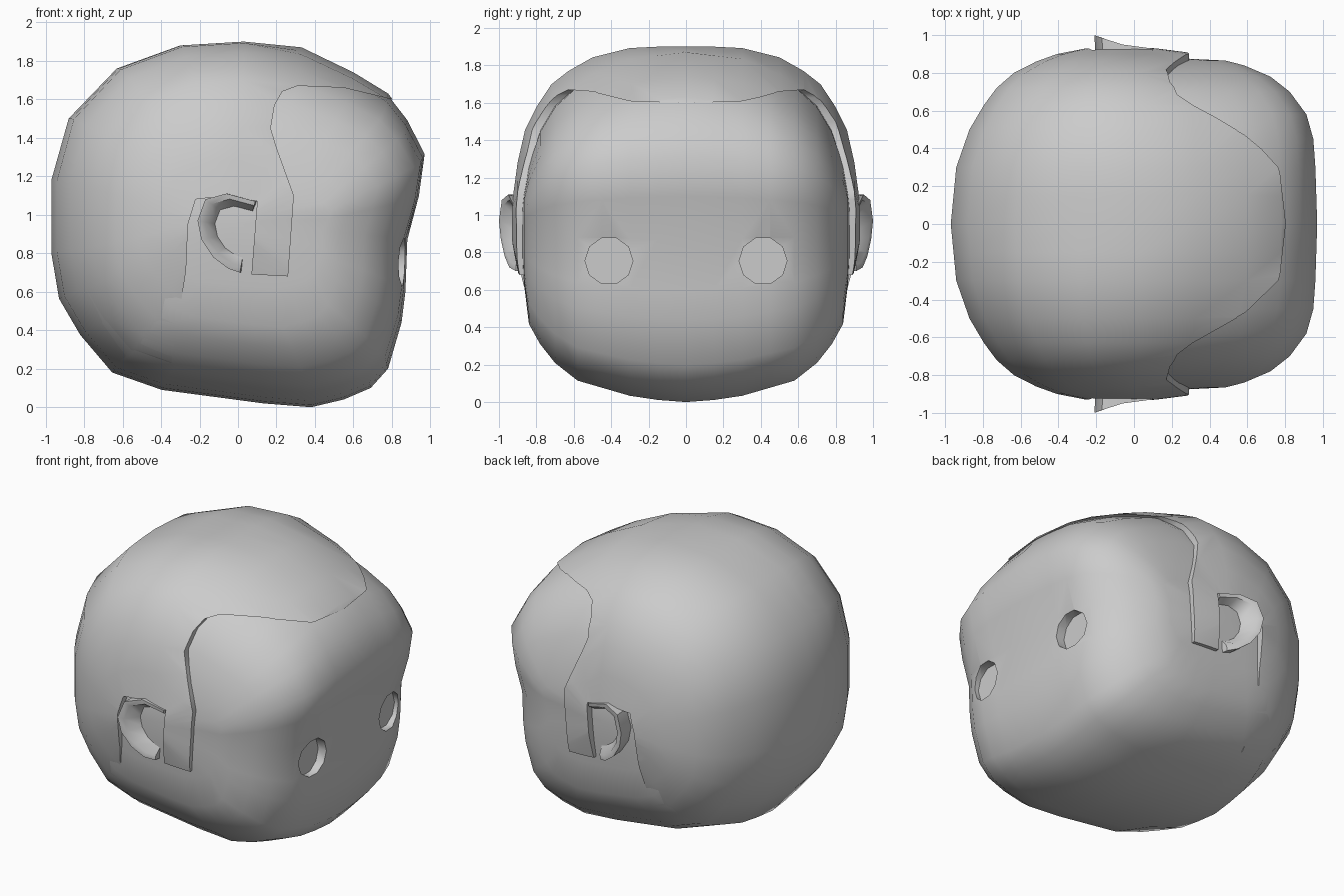
import bpy, bmesh, math
from mathutils import Vector

if "Cube" in bpy.data.objects:
    bpy.data.objects.remove(bpy.data.objects["Cube"])

# Side silhouette of the head (x, z), face towards +x
PROFILE = [(-.97, 1.18), (-.88, 1.5), (-.63, 1.76), (-.3, 1.88), (.03, 1.9), (.33, 1.87),
           (.6, 1.74), (.78, 1.63), (.88, 1.5), (.97, 1.32), (.94, 1.1), (.88, .87),
           (.87, .6), (.85, .44), (.78, .2), (.69, .1), (.55, .04), (.38, .0),
           (.13, .02), (-.4, .09), (-.66, .18), (-.82, .37), (-.93, .56), (-.97, .8)]
ZC = .95


def interp(table, y):
    for (a, u), (b, v) in zip(table, table[1:]):
        if y <= b:
            return u + (v - u) * (y - a) / (b - a)
    return table[-1][1]


def make_object(name, bm):
    bmesh.ops.recalc_face_normals(bm, faces=bm.faces)
    me = bpy.data.meshes.new(name)
    bm.to_mesh(me)
    bm.free()
    ob = bpy.data.objects.new(name, me)
    bpy.context.collection.objects.link(ob)
    return ob


def activate(ob):
    bpy.ops.object.select_all(action='DESELECT')
    ob.select_set(True)
    bpy.context.view_layer.objects.active = ob


def smooth(ob, angle=50):
    activate(ob)
    bpy.ops.object.shade_smooth_by_angle(angle=math.radians(angle))


def boolean(ob, cutter, op):
    m = ob.modifiers.new("cut", 'BOOLEAN')
    m.operation, m.object, m.solver = op, cutter, 'EXACT'
    activate(ob)
    bpy.ops.object.modifier_apply(modifier=m.name)
    bpy.data.objects.remove(cutter)


def loft(name, stations, front, back, top, top_front, bottom, end_y):
    """Sweep the silhouette sideways, shrinking it separately in each direction."""
    bm = bmesh.new()
    rings = []
    for y in [-s for s in reversed(stations[1:])] + stations:
        a = abs(y)
        ring = []
        for x, z in PROFILE:
            vertical = bottom if z < ZC else top_front if x > .1 else top
            ring.append(bm.verts.new((x * interp(front if x > 0 else back, a), y,
                                      ZC + (z - ZC) * interp(vertical, a))))
        rings.append(ring)
    n = len(PROFILE)
    for r, s in zip(rings, rings[1:]):
        for i in range(n):
            j = (i + 1) % n
            bm.faces.new((r[i], r[j], s[j], s[i]))
    for ring, y in ((rings[0], -end_y), (rings[-1], end_y)):
        tip = bm.verts.new((0, y, ZC))
        for i in range(n):
            bm.faces.new((ring[i], ring[(i + 1) % n], tip))
    return make_object(name, bm)


# Head with face
head_top = [(0, .985), (.35, .93), (.58, .8), (.7, .68), (.8, .5), (.85, .3), (.88, .1)]
head = loft("head", [0, .15, .3, .45, .58, .7, .78, .84, .865, .88],
            front=[(0, 1), (.3, .99), (.5, .975), (.63, .92), (.74, .81), (.82, .68), (.87, .48), (.88, .2)],
            back=[(0, .99), (.3, .96), (.55, .87), (.72, .73), (.82, .6), (.87, .4), (.88, .25)],
            top=head_top, top_front=head_top,
            bottom=[(0, 1), (.25, .98), (.61, .87), (.75, .73), (.84, .56), (.87, .3), (.88, .15)],
            end_y=.885)

# Shallow round eye sockets
for side in (-1, 1):
    bpy.ops.mesh.primitive_cylinder_add(vertices=10, radius=.128, depth=.4,
                                        location=(1.005, side * .412, .755),
                                        rotation=(0, math.pi / 2, 0))
    boolean(head, bpy.context.object, 'DIFFERENCE')
smooth(head)

# Hair cap: slightly larger shell, dipping to the forehead, trimmed by the hairline
hair = loft("hair", [0, .15, .3, .5, .63, .72, .8, .86, .9, .93],
            front=[(0, 1), (.3, .99), (.5, .98), (.63, .93), (.74, .84), (.82, .72), (.87, .55), (.9, .36), (.93, .12)],
            back=[(0, 1), (.3, .97), (.55, .88), (.72, .75), (.83, .62), (.9, .42), (.93, .26)],
            top=[(0, 1), (.27, 1), (.5, .94), (.7, .82), (.85, .58), (.9, .35), (.93, .12)],
            top_front=[(0, 1), (.35, .955), (.58, .83), (.7, .72), (.8, .56), (.86, .39), (.9, .26), (.93, .11)],
            bottom=[(0, .99), (.25, .97), (.61, .86), (.75, .72), (.84, .55), (.87, .38), (.9, .26), (.93, .1)],
            end_y=.935)
HAIRLINE = [(.26, .68), (.29, 1.1), (.2, 1.35), (.17, 1.45), (.19, 1.57), (.23, 1.64), (.31, 1.67),
            (.55, 1.66), (.8, 1.6), (1.2, 1.5), (1.2, 2.2), (-1.2, 2.2), (-1.2, -.1),
            (-.4, -.1), (-.27, .71), (-.26, .95), (-.22, 1.08), (-.05, 1.1), (.1, 1.07), (.07, .69)]
bm = bmesh.new()
face = bm.faces.new([bm.verts.new((x, -1.2, z)) for x, z in HAIRLINE])
ext = bmesh.ops.extrude_face_region(bm, geom=[face])
bmesh.ops.translate(bm, vec=(0, 2.4, 0),
                    verts=[g for g in ext["geom"] if isinstance(g, bmesh.types.BMVert)])
boolean(hair, make_object("hair_trim", bm), 'INTERSECT')
smooth(hair)

# Ears: thin curved rim around a hollow, opening to the front
RIM = [(.09, .93, 1.07), (-.06, .95, 1.11), (-.17, .985, 1.08), (-.21, 1.0, .97),
       (-.19, .99, .87), (-.13, .97, .78), (-.05, .945, .72), (.01, .91, .70)]
CENTRE = Vector((.05, .91, .92))
for side, name in ((-1, "ear_front"), (1, "ear_back")):
    bm = bmesh.new()
    rows = []
    for p in RIM:
        p = Vector(p)
        base = Vector((p.x + .01, .84, p.z))
        inner = p.lerp(CENTRE, .15)
        floor = p.lerp(CENTRE, .36)
        floor.y = .875
        rows.append([bm.verts.new((q.x, side * q.y, q.z)) for q in (base, p, inner, floor)])
    for r, s in zip(rows, rows[1:]):
        for k in range(3):
            bm.faces.new((r[k], r[k + 1], s[k + 1], s[k]))
    bm.faces.new([r[3] for r in rows])
    bm.faces.new(rows[0])
    bm.faces.new(rows[-1])
    smooth(make_object(name, bm))
